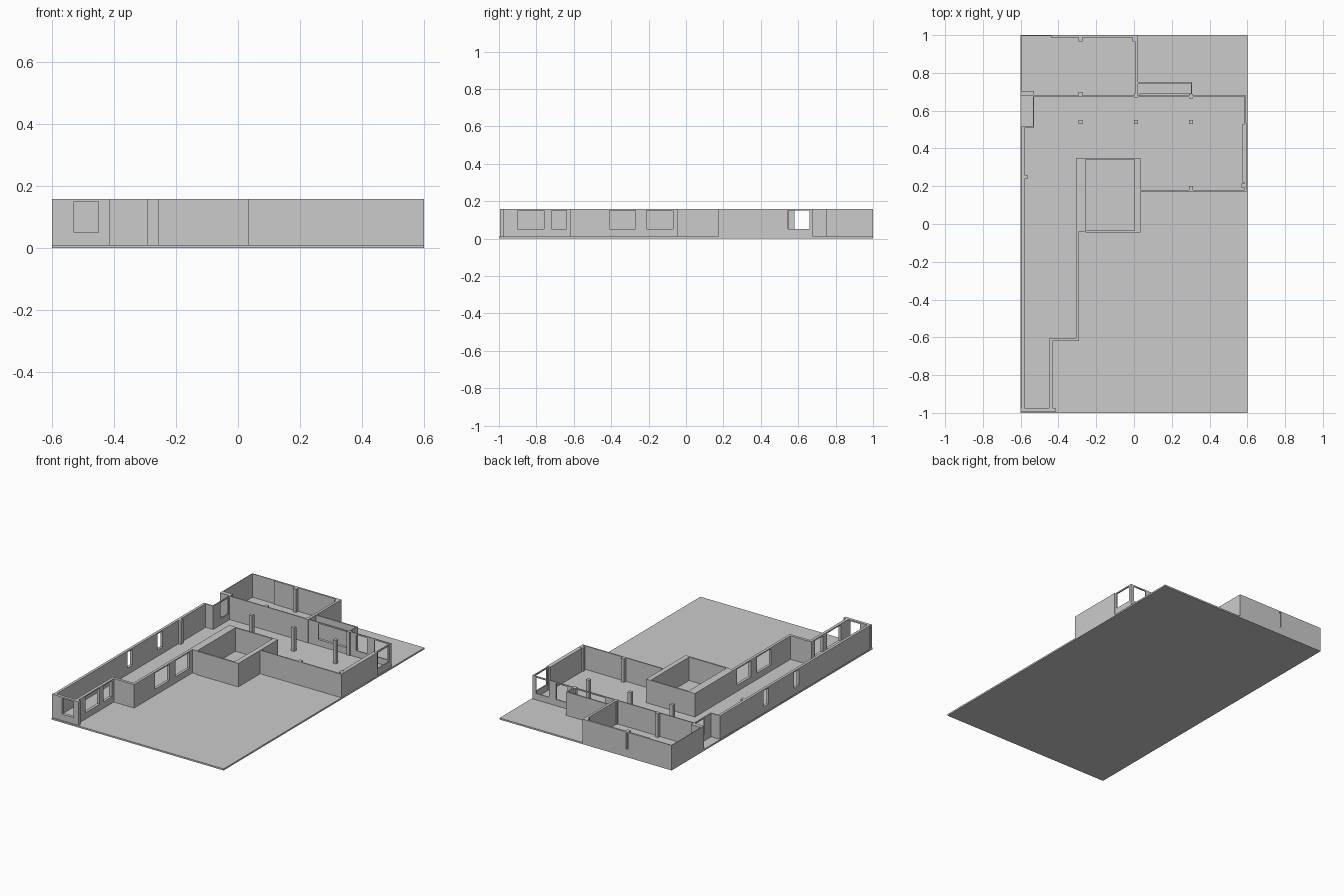
import bpy, bmesh, math

if "Cube" in bpy.data.objects:
    bpy.data.objects.remove(bpy.data.objects["Cube"])

Z0, Z1 = 0.01, 0.158      # floor top, wall top
SILL, HEAD = 0.05, 0.15   # window heights


def finish(name, bm):
    bmesh.ops.recalc_face_normals(bm, faces=bm.faces[:])
    me = bpy.data.meshes.new(name)
    bm.to_mesh(me)
    bm.free()
    ob = bpy.data.objects.new(name, me)
    bpy.context.collection.objects.link(ob)
    return ob


def wall(name, x0, x1, y0, y1, windows=(), z0=Z0, z1=Z1):
    """Straight wall along its longer side; windows are (start, end) along that side."""
    along_x = (x1 - x0) >= (y1 - y0)
    a, b = (x0, x1) if along_x else (y0, y1)
    cuts = sorted({a, b, *[v for w in windows for v in w]})
    levels = [z0, SILL, HEAD, z1] if windows else [z0, z1]
    bm = bmesh.new()
    verts = {}

    def vert(i, j):
        if (i, j) not in verts:
            co = (cuts[i], y0, levels[j]) if along_x else (x0, cuts[i], levels[j])
            verts[i, j] = bm.verts.new(co)
        return verts[i, j]

    for i in range(len(cuts) - 1):
        mid = (cuts[i] + cuts[i + 1]) / 2
        hollow = any(s < mid < e for s, e in windows)
        for j in range(len(levels) - 1):
            if hollow and j == 1:
                continue
            bm.faces.new([vert(i, j), vert(i + 1, j), vert(i + 1, j + 1), vert(i, j + 1)])
    geo = bmesh.ops.extrude_face_region(bm, geom=bm.faces[:], use_keep_orig=True)
    moved = [g for g in geo["geom"] if isinstance(g, bmesh.types.BMVert)]
    bmesh.ops.translate(bm, verts=moved,
                        vec=(0, y1 - y0, 0) if along_x else (x1 - x0, 0, 0))
    return finish(name, bm)


def post(name, x, y, s=0.022):
    return wall(name, x - s / 2, x + s / 2, y - s / 2, y + s / 2)


# Ground slab
wall("floor_slab", -0.6, 0.6, -1, 1, z0=0, z1=Z0)

# Long corridor wing
wall("corridor_outer_wall", -0.598, -0.581, -0.975, 0.515,
     [(-0.27, -0.22), (0.03, 0.08)])
wall("corridor_front_wall", -0.6, -0.415, -0.994, -0.975, [(-0.53, -0.45)])
wall("corridor_front_inner_wall", -0.45, -0.432, -0.975, -0.605,
     [(-0.9, -0.76), (-0.72, -0.64)])
wall("corridor_step_wall", -0.432, -0.29, -0.62, -0.603)
wall("corridor_inner_wall", -0.307, -0.29, -0.603, -0.04,
     [(-0.41, -0.27), (-0.21, -0.07)])

# Enclosed courtyard
wall("courtyard_left_wall", -0.307, -0.257, -0.04, 0.35)
wall("courtyard_right_wall", 0.003, 0.034, -0.045, 0.35)
wall("courtyard_front_wall", -0.257, 0.003, -0.045, -0.035)
wall("courtyard_back_wall", -0.257, 0.003, 0.341, 0.35)

# Main hall
wall("hall_front_wall", 0.034, 0.6, 0.173, 0.181)
wall("hall_right_wall", 0.585, 0.599, 0.181, 0.535)
wall("hall_right_pier", 0.574, 0.585, 0.22, 0.53)
wall("hall_right_window_wall", 0.586, 0.594, 0.535, 0.68, [(0.545, 0.66)])
wall("hall_back_wall", -0.53, 0.586, 0.673, 0.68,
     [(0.09, 0.29), (0.35, 0.43), (0.48, 0.57)])
wall("entry_window_wall", -0.536, -0.529, 0.508, 0.705, [(0.58, 0.66)])
wall("entry_front_wall", -0.598, -0.536, 0.508, 0.515)
wall("entry_back_pier", -0.598, -0.536, 0.678, 0.705)

# Back room
wall("back_room_left_wall", -0.6, -0.596, 0.678, 1.0)
wall("back_room_right_wall", 0.005, 0.021, 0.68, 1.0)
wall("back_room_back_wall_left", -0.596, -0.44, 0.995, 1.0)
wall("back_room_back_wall", -0.44, 0.005, 0.988, 1.0, [(-0.297, -0.283)])

# Shallow bay behind the hall
wall("bay_back_wall", 0.021, 0.308, 0.745, 0.753)
wall("bay_side_wall", 0.301, 0.308, 0.68, 0.745)
wall("bay_ledge", 0.03, 0.301, 0.68, 0.69, z1=SILL)

# Free-standing columns and wall pilasters
for i, x in enumerate((-0.283, 0.01, 0.302)):
    post(f"column_{i + 1}", x, 0.54)
for i, (x, y) in enumerate([(-0.283, 0.687), (-0.283, 0.978), (0.302, 0.676),
                            (0.302, 0.19), (0.004, 0.978), (0.58, 0.204),
                            (-0.574, 0.248), (0.01, 0.68)]):
    post(f"pilaster_{i + 1}", x, y)
